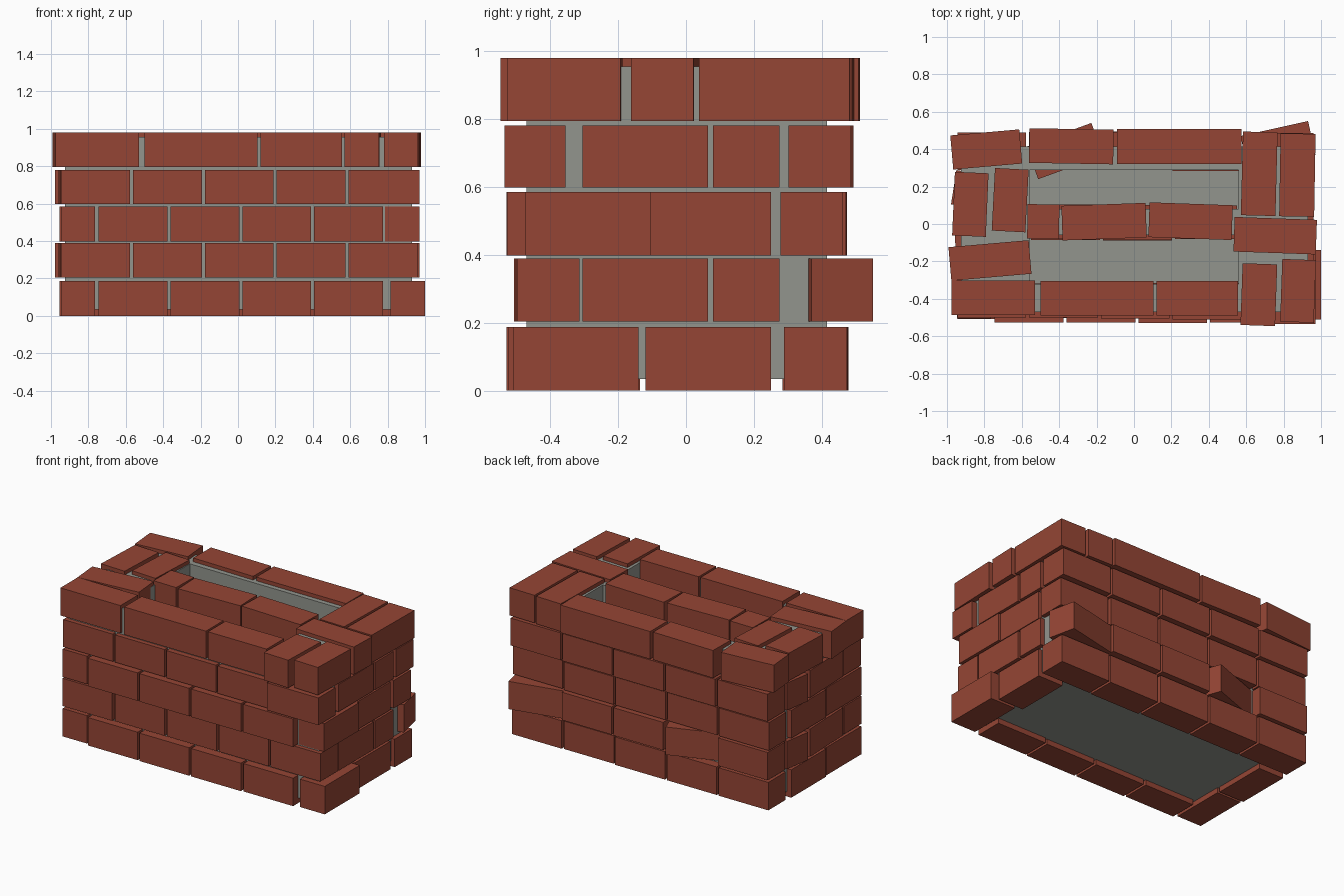
import bpy, bmesh, random
from mathutils import Matrix
from math import radians

random.seed(4)


def material(name, color):
    m = bpy.data.materials.new(name)
    m.diffuse_color = color
    return m


BRICK = material("brick_red", (0.30, 0.06, 0.035, 1))
MORTAR = material("mortar_grey", (0.29, 0.30, 0.27, 1))


def boxes(name, items, z0, z1, mat):
    """One object from boxes given as (x0, x1, y0, y1, turn in degrees)."""
    bm = bmesh.new()
    for x0, x1, y0, y1, turn in items:
        m = (Matrix.Translation(((x0 + x1) / 2, (y0 + y1) / 2, (z0 + z1) / 2))
             @ Matrix.Rotation(radians(turn), 4, 'Z')
             @ Matrix.Diagonal((x1 - x0, y1 - y0, z1 - z0, 1)))
        bmesh.ops.create_cube(bm, size=1, matrix=m)
    me = bpy.data.meshes.new(name)
    bm.to_mesh(me)
    bm.free()
    me.materials.append(mat)
    ob = bpy.data.objects.new(name, me)
    bpy.context.collection.objects.link(ob)
    return ob


def row(x, n, y, jitter=0.008):
    """n stretcher bricks along x, beginning at x, centred near y."""
    out = []
    for i in range(n):
        c = y + random.uniform(-jitter, jitter)
        a = x + i * 0.384
        out.append((a, a + 0.368, c - 0.092, c + 0.092, 0))
    return out


def inner_bricks():
    """Dividing wall and the inner layer of both ends."""
    out = row(-0.55, 2, 0.01) + [(0.22, 0.55, -0.08, 0.10, 0)]
    for s in (-1, 1):
        c = s * 0.655
        out += [(c - 0.09, c + 0.09, -0.29, 0.08, 0),
                (c - 0.09, c + 0.09, 0.095, 0.28, 0)]
    return out


# Mortar core with two flues
core = boxes("mortar_core", [(-0.925, 0.93, -0.47, 0.415, 0)], 0.035, 0.955, MORTAR)
flues = boxes("flue_cutter", [(-0.56, 0.56, -0.32, -0.06, 0),
                              (-0.56, 0.56, 0.08, 0.29, 0)], 0.06, 1.2, MORTAR)
flues.hide_render = True
flues.hide_viewport = True
cut = core.modifiers.new("flues", 'BOOLEAN')
cut.object = flues
cut.operation = 'DIFFERENCE'
cut.solver = 'EXACT'

# Courses one and three: side bricks cover the front corners
for name, z0, back, xr, yr, inner in (("first", 0, 0.38, 1.0, -0.51, []),
                                      ("third", 0.398, 0.375, 0.97, -0.475, inner_bricks())):
    items = row(-0.745, 4, -0.43) + row(-0.945, 5, back) + inner
    items += [(xr - 0.185, xr, yr, yr + 0.37, 0),
              (0.77, 0.955, -0.12, 0.25, 0),
              (-0.945, -0.765, -0.505, -0.135, 0),
              (-0.955, -0.77, -0.12, 0.25, 0)]
    boxes(name + "_course", items, z0, z0 + 0.187, BRICK)

# Courses two and four: front and back rows cover the corners
sides = [(0.775, 0.96, -0.305, 0.065, 0), (0.775, 0.96, 0.08, 0.275, 0),
         (-0.955, -0.77, -0.305, 0.065, 2), (-0.965, -0.78, 0.09, 0.275, -9)]
second = row(-0.945, 5, -0.412) + row(-0.945, 5, 0.4)
second[6] = (-0.555, -0.185, 0.2975, 0.4825, 20)
second[9] = (0.585, 0.955, 0.3275, 0.5125, 12.5)
boxes("second_course", second + sides + inner_bricks(), 0.204, 0.39, BRICK)
fourth = row(-0.945, 5, -0.415) + row(-0.945, 5, 0.395)
fourth[4] = (0.59, 0.97, -0.535, -0.355, 0)
boxes("fourth_course", fourth + sides + inner_bricks(), 0.598, 0.781, BRICK)

# Top course
top = [
    (-0.975, -0.53, -0.487, -0.303, 0), (-0.50, 0.105, -0.49, -0.305, 0),
    (0.12, 0.555, -0.49, -0.305, 0),
    (0.575, 0.76, -0.543, -0.213, -2), (0.787, 0.967, -0.525, -0.19, -2),
    (0.535, 0.975, -0.155, 0.03, -2), (0.577, 0.762, 0.045, 0.492, -1.5),
    (0.78, 0.967, 0.04, 0.483, -1),
    (-0.09, 0.575, 0.322, 0.508, 0), (-0.56, -0.11, 0.323, 0.508, -1),
    (-0.975, -0.605, 0.307, 0.49, 5),
    (-0.965, -0.785, -0.065, 0.275, -2.5), (-0.752, -0.572, -0.04, 0.295, -3),
    (-0.985, -0.555, -0.285, -0.105, 5),
    (-0.57, -0.40, -0.08, 0.105, -1), (-0.385, 0.065, -0.08, 0.105, 2),
    (0.08, 0.525, -0.078, 0.108, -2),
]
boxes("top_course", top, 0.795, 0.98, BRICK)
